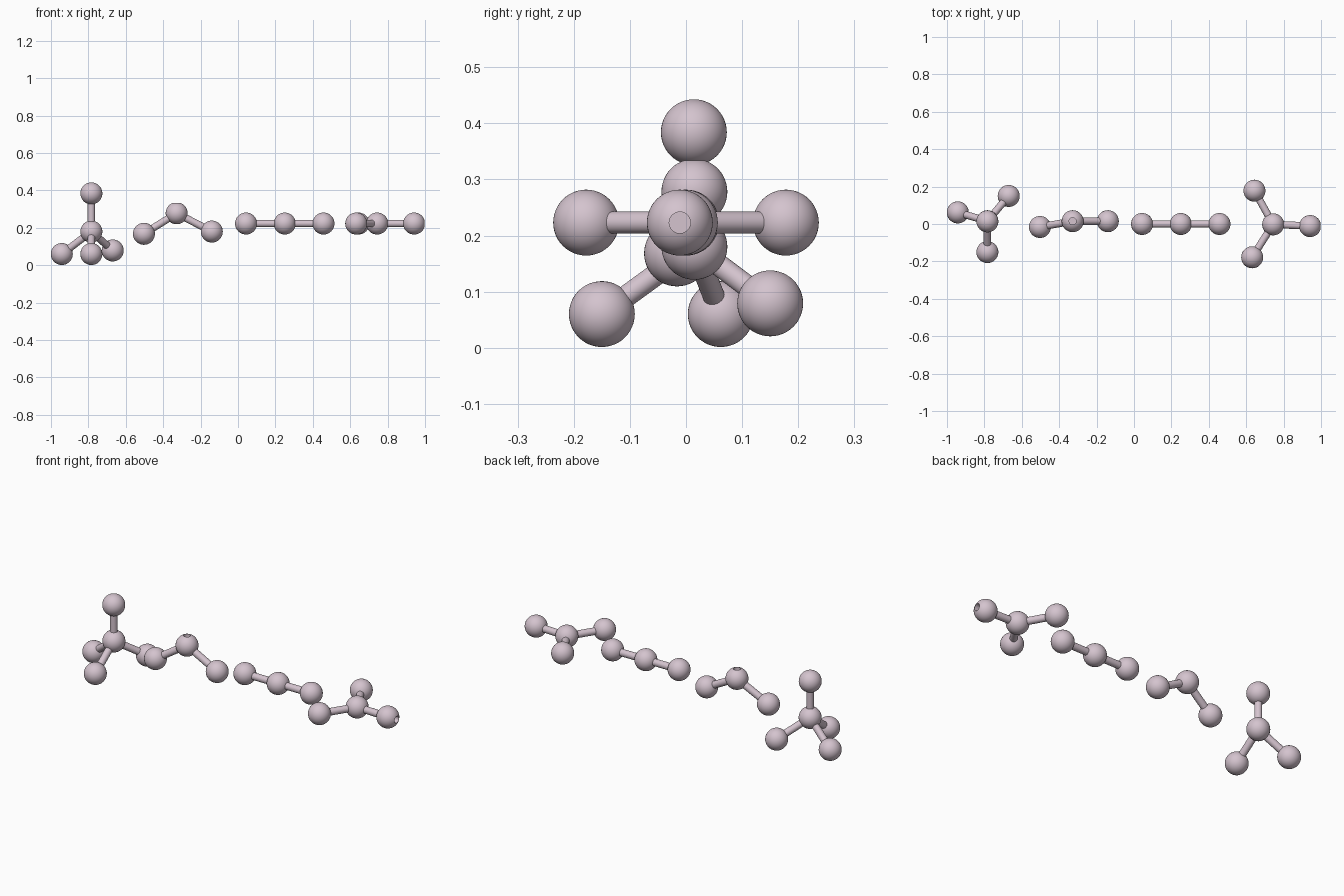
import bpy
from mathutils import Vector

if "Cube" in bpy.data.objects:
    bpy.data.objects.remove(bpy.data.objects["Cube"])

R_ATOM, R_BOND = 0.0587, 0.0195


def smooth(obj):
    bpy.ops.object.select_all(action='DESELECT')
    obj.select_set(True)
    bpy.context.view_layer.objects.active = obj
    bpy.ops.object.shade_smooth_by_angle()


def rod(name, a, b, radius):
    a, b = Vector(a), Vector(b)
    d = b - a
    bpy.ops.mesh.primitive_cylinder_add(vertices=32, radius=radius, depth=d.length, location=(a + b) / 2)
    obj = bpy.context.object
    obj.name = name
    obj.rotation_mode = 'QUATERNION'
    obj.rotation_quaternion = d.to_track_quat('Z', 'Y')
    return obj


def atom(name, p, hole=None):
    bpy.ops.mesh.primitive_uv_sphere_add(segments=48, ring_count=24, radius=R_ATOM, location=p)
    obj = bpy.context.object
    obj.name = name
    obj.data.materials.append(mat)
    # open peg socket where no bond is plugged in
    if hole:
        p, d = Vector(p), Vector(hole)
        cutter = rod(name + "_socket_cutter", p + d * 0.025, p + d * 0.1, 0.019)
        cutter.hide_render = True
        cutter.hide_set(True)
        mod = obj.modifiers.new("socket", 'BOOLEAN')
        mod.operation = 'DIFFERENCE'
        mod.solver = 'EXACT'
        mod.object = cutter
        bpy.context.view_layer.objects.active = obj
        bpy.ops.object.modifier_apply(modifier=mod.name)
        bpy.data.objects.remove(cutter, do_unlink=True)
    smooth(obj)


def molecule(name, centre, ends, centre_hole=None, end_holes={}):
    atom(name + "_centre_atom", centre, centre_hole)
    for i, e in enumerate(ends):
        atom(f"{name}_outer_atom_{i + 1}", e, end_holes.get(i))
        # stop the bond inside both balls, clear of the sockets
        c, v = Vector(centre), Vector(e)
        d = (v - c).normalized()
        bond = rod(f"{name}_bond_{i + 1}", c + d * 0.035, v - d * 0.035, R_BOND)
        bond.data.materials.append(mat)
        smooth(bond)


mat = bpy.data.materials.new("pale_mauve")
mat.diffuse_color = (0.66, 0.55, 0.62, 1)
mat.use_nodes = True
mat.node_tree.nodes["Principled BSDF"].inputs["Base Color"].default_value = mat.diffuse_color

# four molecule shapes, left to right
molecule("tetrahedral", (-0.784, 0.015, 0.18),
         [(-0.784, 0.014, 0.384), (-0.942, 0.062, 0.06),
          (-0.784, -0.15, 0.06), (-0.67, 0.15, 0.079)])
molecule("bent", (-0.328, 0.015, 0.278),
         [(-0.503, -0.016, 0.168), (-0.14, 0.015, 0.18)], centre_hole=(0, 0, 1))
molecule("linear", (0.25, 0, 0.223), [(0.043, 0, 0.223), (0.457, 0, 0.223)])
molecule("trigonal", (0.744, -0.002, 0.223),
         [(0.9415, -0.011, 0.223), (0.644, 0.178, 0.223), (0.632, -0.178, 0.223)],
         end_holes={0: (1, 0, 0)})
